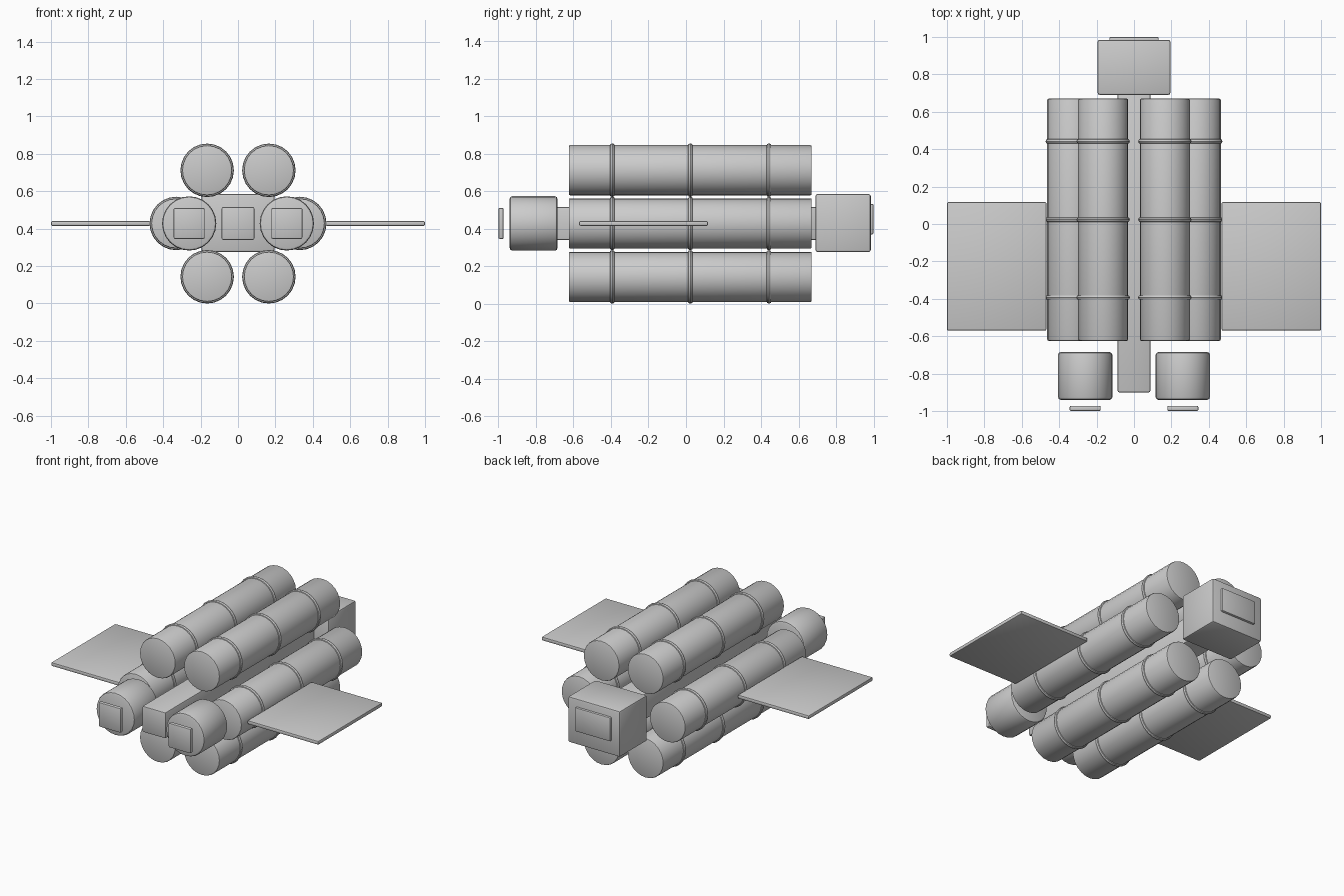
import bpy
from math import radians, pi

if "Cube" in bpy.data.objects:
    bpy.data.objects.remove(bpy.data.objects["Cube"])


def finish(ob, name, bevel=0.0, segs=2):
    ob.name = name
    bpy.ops.object.transform_apply(location=False, rotation=True, scale=True)
    if bevel:
        m = ob.modifiers.new("bevel", 'BEVEL')
        m.width = bevel
        m.segments = segs
        m.limit_method = 'ANGLE'
        m.angle_limit = radians(40)
        bpy.ops.object.modifier_apply(modifier="bevel")
    bpy.ops.object.shade_smooth_by_angle(angle=radians(35))
    return ob


def box(name, x, y, z, bevel):
    """Bevelled box from (min, max) pairs."""
    spans = (x, y, z)
    bpy.ops.mesh.primitive_cube_add(size=1, location=[(a + b) / 2 for a, b in spans])
    ob = bpy.context.object
    ob.scale = [b - a for a, b in spans]
    return finish(ob, name, bevel)


def drum(name, x, z, y, radius, bevel, sides=24):
    """Bevelled cylinder lying along y."""
    bpy.ops.mesh.primitive_cylinder_add(vertices=sides, radius=radius, depth=y[1] - y[0],
                                        location=(x, (y[0] + y[1]) / 2, z),
                                        rotation=(pi / 2, 0, 0))
    return finish(bpy.context.object, name, bevel)


def ring(name, x, y, z, outer, tube):
    bpy.ops.mesh.primitive_torus_add(major_radius=outer - tube, minor_radius=tube,
                                     major_segments=24, minor_segments=8,
                                     location=(x, y, z), rotation=(pi / 2, 0, 0))
    return finish(bpy.context.object, name)


# Central spine
box("spine_beam", (-0.087, 0.087), (-0.90, 0.70), (0.34, 0.516), 0.008)

# Rear block and its plate
box("rear_block", (-0.195, 0.195), (0.69, 0.985), (0.275, 0.585), 0.012)
box("rear_plate", (-0.132, 0.132), (0.97, 1.0), (0.37, 0.532), 0.008)

for s, side in ((-1, "left"), (1, "right")):
    # Three long tubes per side, each with three bands
    for level, x, z in (("lower", 0.165, 0.143), ("middle", 0.33, 0.428), ("upper", 0.165, 0.712)):
        drum(f"{side}_{level}_tube", s * x, z, (-0.625, 0.67), 0.134, 0.008)
        for i, y in enumerate((-0.393, 0.023, 0.442)):
            ring(f"{side}_{level}_band_{i + 1}", s * x, y, z, 0.143, 0.014)

    # Front pod with separate face plate
    drum(f"{side}_front_pod", s * 0.261, 0.428, (-0.94, -0.685), 0.145, 0.014)
    xs = sorted((s * 0.178, s * 0.344))
    box(f"{side}_pod_plate", xs, (-1.0, -0.972), (0.345, 0.511), 0.008)

    # Flat side panel
    xs = sorted((s * 0.468, s * 1.0))
    box(f"{side}_panel", xs, (-0.57, 0.117), (0.415, 0.441), 0.008)
